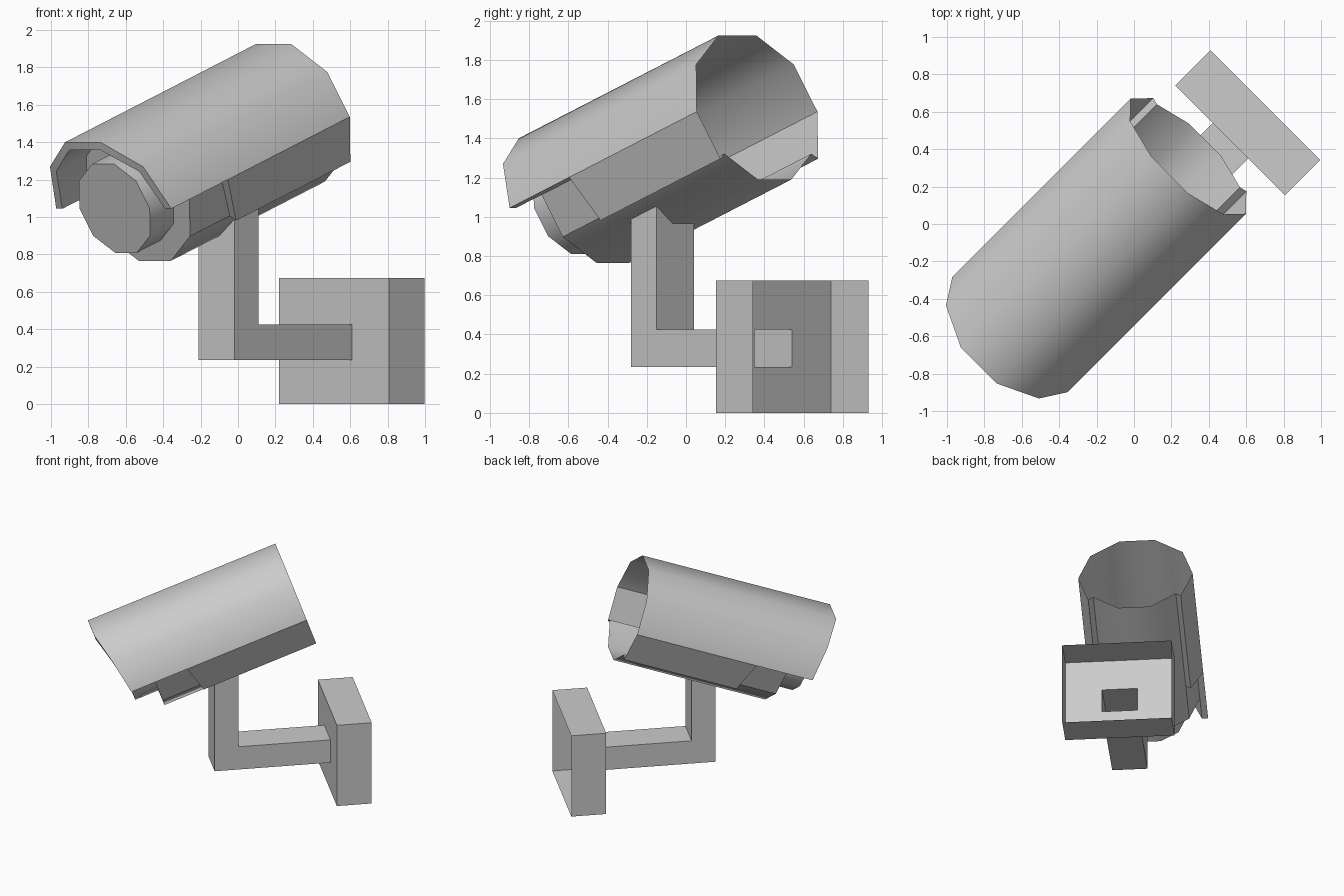
import bpy, bmesh
from math import sin, cos, radians
from mathutils import Matrix

if "Cube" in bpy.data.objects:
    bpy.data.objects.remove(bpy.data.objects["Cube"])

grey = bpy.data.materials.new("light_grey")
grey.use_nodes = True
COLOUR = (0.6, 0.6, 0.6, 1)
grey.diffuse_color = COLOUR
grey.node_tree.nodes["Principled BSDF"].inputs["Base Color"].default_value = COLOUR

# Frames: mount is turned toward the wall, camera also tilts down
MOUNT = Matrix.Rotation(radians(-45), 4, 'Z')
CAMERA = Matrix.Translation((0.29, 0.3625, 1.536)) @ MOUNT @ Matrix.Rotation(radians(20), 4, 'X')

R_OUT, R_IN, R_LENS = 0.435, 0.388, 0.266
BODY_FRONT, LENS_FRONT = 1.24, 1.43
RIM = {18: 1.535, 54: 1.482, 90: 1.436}    # shield length by angle from the top
NOTCH = {90: 0.98, 126: 0.92}              # where the lower flaps of the shield stop


def build(name, faces, frame, smooth=True):
    """Make an object from a list of faces given as corner points."""
    bm = bmesh.new()
    for pts in faces:
        bm.faces.new([bm.verts.new(p) for p in pts])
    bmesh.ops.remove_doubles(bm, verts=bm.verts, dist=0.0005)
    bmesh.ops.recalc_face_normals(bm, faces=bm.faces)
    bm.transform(frame)
    mesh = bpy.data.meshes.new(name)
    bm.to_mesh(mesh)
    bm.free()
    mesh.materials.append(grey)
    obj = bpy.data.objects.new(name, mesh)
    bpy.context.collection.objects.link(obj)
    if smooth:
        bpy.ops.object.select_all(action='DESELECT')
        obj.select_set(True)
        bpy.context.view_layer.objects.active = obj
        bpy.ops.object.shade_smooth_by_angle(angle=radians(40))
    return obj


def ring(radius, angle, t):
    """Point on a ring, angle from the top, t forward from the back end."""
    a = radians(angle)
    return (radius * sin(a), -t, radius * cos(a))


def decagon(radius, t):
    return [ring(radius, a, t) for a in range(18, 378, 36)]


# Sun shield: outer wall, front rim, inner wall ahead of the body
shield = []
for a in range(-90, 90, 36):
    b = a + 36
    ta, tb = RIM[abs(a)], RIM[abs(b)]
    oa, ob = ring(R_OUT, a, ta), ring(R_OUT, b, tb)
    ia, ib = ring(R_IN, a, ta), ring(R_IN, b, tb)
    shield.append([ring(R_OUT, a, 0), ring(R_OUT, b, 0), ob, oa])
    shield.append([oa, ob, ib, ia])
    shield.append([ia, ib, ring(R_IN, b, BODY_FRONT), ring(R_IN, a, BODY_FRONT)])
# Lower flaps, notch ends and bottom lips on both sides
for s in (-1, 1):
    hi, lo = s * 90, s * 126
    t_hi, t_lo = NOTCH[90], NOTCH[126]
    o_hi, o_lo = ring(R_OUT, hi, t_hi), ring(R_OUT, lo, t_lo)
    i_hi, i_lo = ring(R_IN, hi, t_hi), ring(R_IN, lo, t_lo)
    shield.append([ring(R_OUT, hi, 0), o_hi, o_lo, ring(R_OUT, lo, 0)])
    shield.append([o_hi, o_lo, i_lo, i_hi])
    shield.append([o_lo, i_lo, ring(R_IN, lo, 0), ring(R_OUT, lo, 0)])
    shield.append([o_hi, i_hi, ring(R_IN, hi, BODY_FRONT),
                   ring(R_IN, hi, RIM[90]), ring(R_OUT, hi, RIM[90])])
build("sun_shield", shield, CAMERA)

# Camera body: exposed lower wall, open at the back, closed at the front
body = [decagon(R_IN, BODY_FRONT)]
for a in range(90, 270, 36):
    b = a + 36
    start_a, start_b = NOTCH.get(a, 0), NOTCH.get(360 - b, 0)
    if a == 90:
        start_b = NOTCH[126]
    elif b == 270:
        start_a = NOTCH[126]
    else:
        start_a = start_b = 0
    body.append([ring(R_IN, a, start_a), ring(R_IN, b, start_b),
                 ring(R_IN, b, BODY_FRONT), ring(R_IN, a, BODY_FRONT)])
build("camera_body", body, CAMERA)

# Lens barrel
back, front = decagon(R_LENS, BODY_FRONT), decagon(R_LENS, LENS_FRONT)
lens = [front] + [[back[i - 1], back[i], front[i], front[i - 1]] for i in range(10)]
build("lens_barrel", lens, CAMERA)

# Bracket: hollow L-shaped arm, top cut to the slope of the body
X0, X1 = -0.085, 0.184
POST_FRONT, POST_BACK, WALL = -0.212, -0.028, 0.679
Z0, Z1 = 0.235, 0.425


def side(x, top):
    return [(x, POST_FRONT, top), (x, POST_FRONT, Z0), (x, WALL, Z0),
            (x, WALL, Z1), (x, POST_BACK, Z1), (x, POST_BACK, top + 0.067)]


left, right = side(X0, 0.9), side(X1, 0.992)
bracket = []
for p in (left, right):
    bracket.append([p[0], p[1], (p[0][0], POST_BACK, Z0), p[4], p[5]])
    bracket.append([(p[0][0], POST_BACK, Z0), p[2], p[3], p[4]])
for i in (0, 1, 3, 4):
    bracket.append([left[i], left[i + 1], right[i + 1], right[i]])
build("bracket_arm", bracket, MOUNT, smooth=False)


# Wall plate: shallow box open toward the wall, with a hole into the arm
def rect(x0, x1, y, z0, z1):
    return [(x0, y, z0), (x1, y, z0), (x1, y, z1), (x0, y, z1)]


hole = rect(X0, X1, WALL, Z0, Z1)
near = rect(-0.368, 0.463, WALL, 0, 0.675)
far = rect(-0.368, 0.463, 0.947, 0, 0.675)
plate = []
for i in range(4):
    plate.append([hole[i - 1], hole[i], near[i], near[i - 1]])
    plate.append([near[i - 1], near[i], far[i], far[i - 1]])
build("wall_plate", plate, MOUNT, smooth=False)
